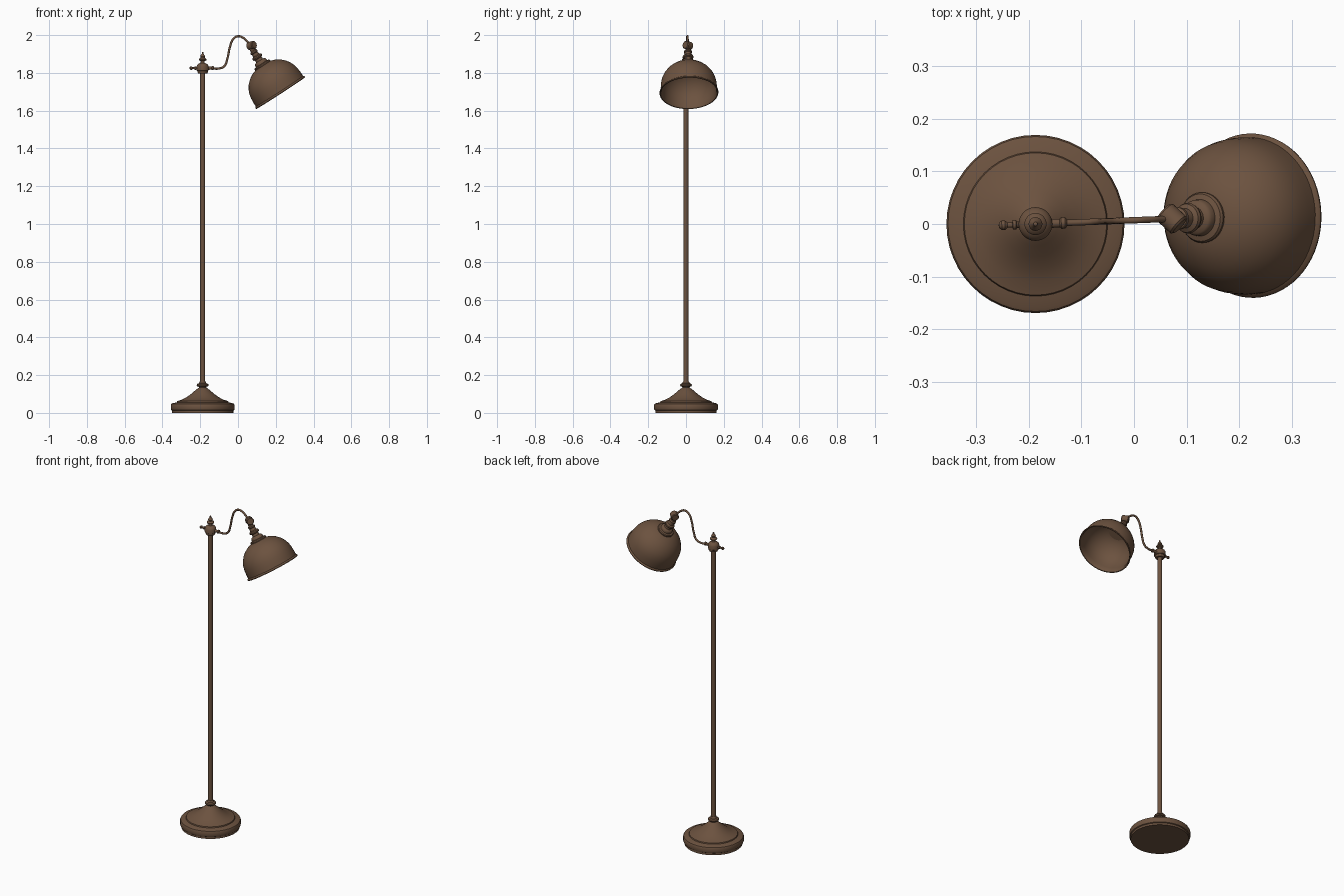
import bpy, bmesh, math
from mathutils import Matrix, Vector

cube = bpy.data.objects.get("Cube")
if cube:
    bpy.data.objects.remove(cube, do_unlink=True)

bronze = bpy.data.materials.new("aged bronze")
bronze.use_nodes = True
bronze.diffuse_color = (0.15, 0.085, 0.05, 1)
bronze.node_tree.nodes["Principled BSDF"].inputs["Base Color"].default_value = (0.15, 0.085, 0.05, 1)

POLE = Matrix.Translation((-0.187, 0, 0))
SWING = POLE @ Matrix.Rotation(math.radians(2.2), 4, 'Z')   # arm is swung slightly


def finish(obj, angle=35):
    obj.data.materials.append(bronze)
    bpy.ops.object.select_all(action='DESELECT')
    obj.select_set(True)
    bpy.context.view_layer.objects.active = obj
    bpy.ops.object.shade_smooth_by_angle(angle=math.radians(angle))


def lathe(name, profile, matrix, sides=48):
    """Spin (radius, height) points around local z."""
    bm = bmesh.new()
    verts = [bm.verts.new((r, 0, z)) for r, z in profile]
    edges = [bm.edges.new(pair) for pair in zip(verts, verts[1:])]
    bmesh.ops.spin(bm, geom=verts + edges, cent=(0, 0, 0), axis=(0, 0, 1),
                   angle=math.tau, steps=sides, use_merge=False)
    bmesh.ops.remove_doubles(bm, verts=bm.verts, dist=0.0002)
    bmesh.ops.recalc_face_normals(bm, faces=bm.faces)
    mesh = bpy.data.meshes.new(name)
    bm.to_mesh(mesh)
    bm.free()
    obj = bpy.data.objects.new(name, mesh)
    bpy.context.collection.objects.link(obj)
    obj.matrix_world = matrix
    finish(obj)


# Weighted base with a stepped rim and concave slope
lathe("base", [(0, 0), (0.162, 0), (0.162, 0.012), (0.167, 0.015), (0.169, 0.02),
               (0.169, 0.042), (0.166, 0.048), (0.159, 0.051), (0.137, 0.056),
               (0.135, 0.062), (0.11, 0.07), (0.085, 0.083), (0.062, 0.1),
               (0.042, 0.117), (0.027, 0.129), (0.019, 0.134), (0, 0.134)], POLE)

# Collar and pole
lathe("base_collar", [(0, 0.13), (0.018, 0.13), (0.02, 0.138), (0.029, 0.141),
                      (0.032, 0.147), (0.029, 0.153), (0.02, 0.157),
                      (0.016, 0.166), (0, 0.166)], POLE, 32)
lathe("pole", [(0, 0.13), (0.013, 0.13), (0.013, 1.81), (0, 1.81)], POLE, 32)

# Pole head and finial
lathe("pole_head", [(0, 1.797), (0.024, 1.797), (0.027, 1.803), (0.027, 1.81),
                    (0.032, 1.813), (0.032, 1.834), (0.028, 1.843), (0.019, 1.85),
                    (0.011, 1.853), (0.01, 1.862), (0.019, 1.866), (0.021, 1.871),
                    (0.018, 1.876), (0.011, 1.88), (0.013, 1.887), (0.01, 1.894),
                    (0.005, 1.9), (0.004, 1.909), (0, 1.912)], POLE, 32)

# Clamp screw on one side, arm socket on the other
ALONG = SWING @ Matrix.Translation((0, 0, 1.825)) @ Matrix.Rotation(math.pi / 2, 4, 'Y')
lathe("clamp_screw", [(0, -0.07), (0.005, -0.069), (0.009, -0.064), (0.009, -0.058),
                      (0.005, -0.053), (0.005, -0.044), (0.009, -0.043),
                      (0.009, -0.037), (0.006, -0.035), (0.006, -0.02), (0, -0.02)],
      ALONG, 20)
lathe("arm_socket", [(0, 0.02), (0.009, 0.02), (0.008, 0.046), (0.011, 0.049),
                     (0.011, 0.056), (0.007, 0.06), (0, 0.06)], ALONG, 20)

# Gooseneck arm
path = [(0.03, 1.825), (0.095, 1.825), (0.116, 1.837), (0.131, 1.876), (0.146, 1.943),
        (0.162, 1.979), (0.188, 1.994), (0.217, 1.984), (0.24, 1.963), (0.256, 1.947)]
curve = bpy.data.curves.new("arm", 'CURVE')
curve.dimensions = '3D'
curve.bevel_depth = 0.006
curve.bevel_resolution = 3
curve.use_fill_caps = True
curve.resolution_u = 8
spline = curve.splines.new('BEZIER')
spline.bezier_points.add(len(path) - 1)
for point, (x, z) in zip(spline.bezier_points, path):
    point.co = (x, 0, z)
    point.handle_left_type = point.handle_right_type = 'AUTO'
arm = bpy.data.objects.new("arm", curve)
bpy.context.collection.objects.link(arm)
arm.matrix_world = SWING
bpy.ops.object.select_all(action='DESELECT')
arm.select_set(True)
bpy.context.view_layer.objects.active = arm
bpy.ops.object.convert(target='MESH')
finish(bpy.context.view_layer.objects.active, 60)

# Swivel joint: a short drum turned diagonally
turn = Vector((0.7, -0.7, 0.2)).to_track_quat('Z', 'Y').to_matrix().to_4x4()
lathe("swivel_joint", [(0, -0.021), (0.018, -0.021), (0.022, -0.017), (0.022, 0.017),
                       (0.018, 0.021), (0, 0.021)],
      SWING @ Matrix.Translation((0.259, 0, 1.945)) @ turn, 24)

# Shade and its fitter, tilted outward; height is measured from the rim
TILT = SWING @ Matrix.Translation((0.413, 0, 1.693)) @ Matrix.Rotation(math.radians(-33), 4, 'Y')
lathe("shade_fitter", [(0, 0.165), (0.047, 0.165), (0.048, 0.178), (0.045, 0.183),
                       (0.035, 0.186), (0.034, 0.197), (0.03, 0.202), (0.021, 0.205),
                       (0.02, 0.218), (0.027, 0.221), (0.029, 0.227), (0.027, 0.233),
                       (0.019, 0.238), (0.017, 0.252), (0.021, 0.256), (0.021, 0.263),
                       (0.014, 0.268), (0.012, 0.295), (0, 0.295)], TILT, 32)
outer = [(0.155, 0), (0.156, 0.004), (0.154, 0.008), (0.149, 0.012), (0.149, 0.035),
         (0.147, 0.06), (0.142, 0.085), (0.132, 0.108), (0.117, 0.13),
         (0.097, 0.149), (0.073, 0.164), (0.048, 0.173), (0, 0.179)]
inner = [(r * 0.97, z * 0.97) for r, z in reversed(outer[3:])]
lathe("shade", outer[::-1] + [(0.15, 0)] + inner[::-1], TILT, 64)
